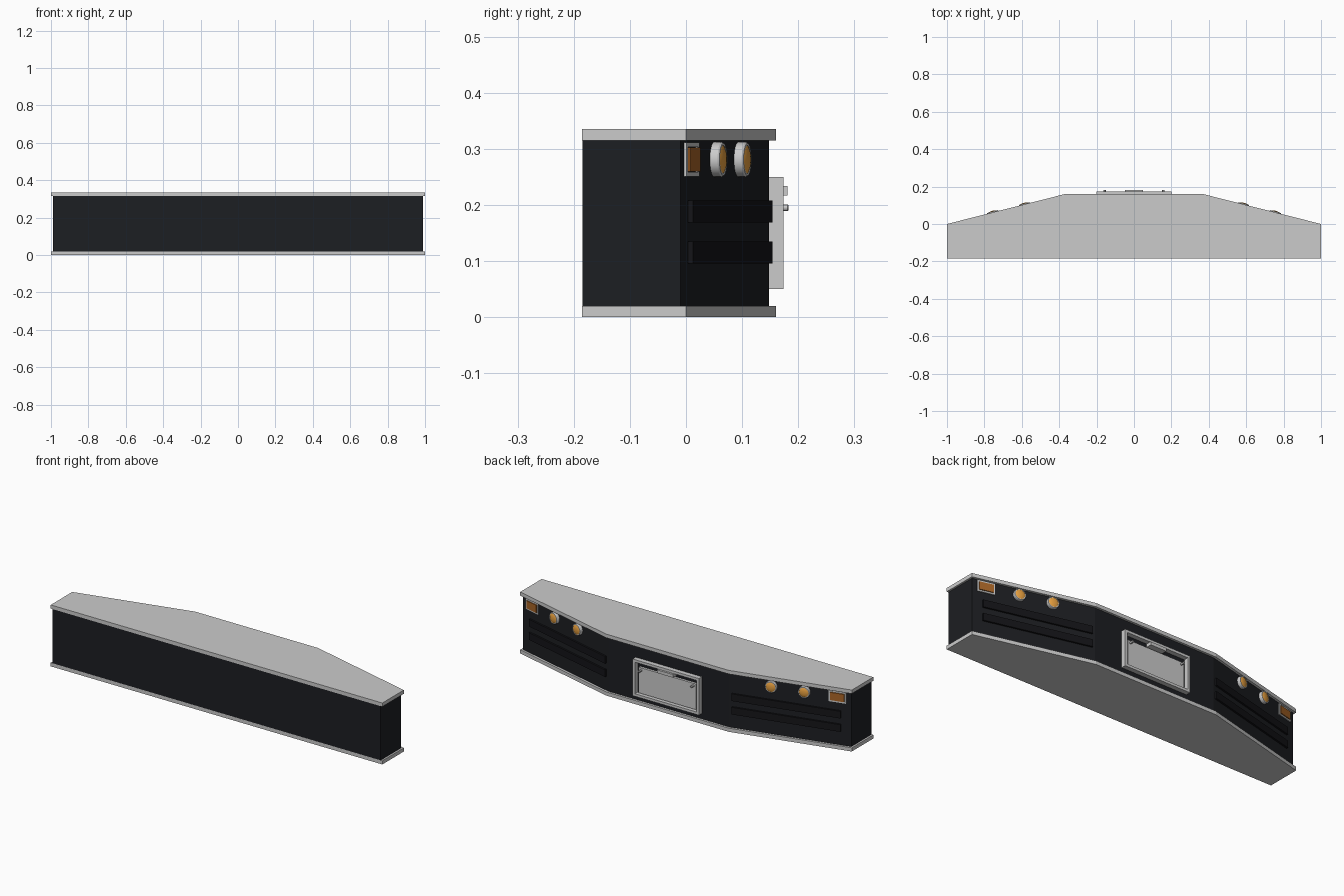
import bpy, bmesh
from math import pi, atan2, cos, sin
from mathutils import Matrix, Vector

if "Cube" in bpy.data.objects:
    bpy.data.objects.remove(bpy.data.objects["Cube"])


def material(name, rgb):
    m = bpy.data.materials.new(name)
    m.diffuse_color = (*rgb, 1)
    m.use_nodes = True
    m.node_tree.nodes["Principled BSDF"].inputs["Base Color"].default_value = m.diffuse_color
    return m


BLACK = material("black_paint", (0.012, 0.013, 0.016))
DARK = material("dark_trim", (0.007, 0.007, 0.009))
AMBER = material("amber_lens", (0.8, 0.35, 0.05))
BROWN = material("marker_lens", (0.4, 0.13, 0.02))


def finish(name, bm, mat=None, matrix=None, smooth=False):
    bmesh.ops.recalc_face_normals(bm, faces=bm.faces)
    if matrix:
        bm.transform(matrix)
        if matrix.determinant() < 0:
            bmesh.ops.reverse_faces(bm, faces=bm.faces)
    me = bpy.data.meshes.new(name)
    bm.to_mesh(me)
    bm.free()
    ob = bpy.data.objects.new(name, me)
    bpy.context.collection.objects.link(ob)
    if mat:
        me.materials.append(mat)
    if smooth:
        bpy.ops.object.select_all(action='DESELECT')
        ob.select_set(True)
        bpy.context.view_layer.objects.active = ob
        bpy.ops.object.shade_smooth_by_angle()
    return ob


def prism(name, pts, z0, z1, mat=None):
    bm = bmesh.new()
    f = bm.faces.new([bm.verts.new((x, y, z0)) for x, y in pts])
    r = bmesh.ops.extrude_face_region(bm, geom=[f])
    top = [v for v in r['geom'] if isinstance(v, bmesh.types.BMVert)]
    bmesh.ops.translate(bm, verts=top, vec=(0, 0, z1 - z0))
    return finish(name, bm, mat)


def box(name, lo, hi, mat=None, matrix=None):
    bm = bmesh.new()
    lo, hi = Vector(lo), Vector(hi)
    bmesh.ops.create_cube(bm, size=1, matrix=Matrix.Translation((lo + hi) / 2) @ Matrix.Diagonal((*(hi - lo), 1)))
    return finish(name, bm, mat, matrix)


def frame(name, w, h, t, y0, y1, matrix):
    # rectangular ring in the xz plane, centred on its matrix
    bm = bmesh.new()
    rings = []
    for a, b, y in ((w, h, y0), (w, h, y1), (w - t, h - t, y1), (w - t, h - t, y0)):
        rings.append([bm.verts.new((sx * a, y, sz * b)) for sx, sz in ((-1, -1), (1, -1), (1, 1), (-1, 1))])
    for i in range(4):
        p, q = rings[i], rings[(i + 1) % 4]
        for j in range(4):
            k = (j + 1) % 4
            bm.faces.new((p[j], p[k], q[k], q[j]))
    return finish(name, bm, None, matrix)


def lathe(name, profile, mat, matrix, n=32):
    # profile of (radius, y) turned about the y axis
    bm = bmesh.new()
    vs = [bm.verts.new((r, y, 0)) for r, y in profile]
    es = [bm.edges.new(e) for e in zip(vs, vs[1:])]
    bmesh.ops.spin(bm, geom=vs + es, cent=(0, 0, 0), axis=(0, 1, 0), angle=2 * pi, steps=n)
    bmesh.ops.remove_doubles(bm, verts=bm.verts, dist=1e-5)
    return finish(name, bm, mat, matrix, True)


def outline(x, front, side, cx, back):
    return [(-x, front), (x, front), (x, side), (cx, back), (-cx, back), (-x, side)]


# top and bottom plates, black body between them
plate = outline(1, -0.185, 0, 0.37, 0.16)
prism("bottom_plate", plate, 0, 0.02)
prism("top_plate", plate, 0.315, 0.335)
prism("bumper_body", outline(0.99, -0.1845, -0.01, 0.365, 0.148), 0.02, 0.315, BLACK)

# fittings on the slanted rear faces
ANGLE = atan2(-0.158, 0.625)
MIRROR = Matrix.Diagonal((-1, 1, 1, 1))


def on_slope(x, z):
    y = -0.01 + (0.99 - x) * 0.158 / 0.625
    return Matrix.Translation((x, y, z)) @ Matrix.Rotation(ANGLE, 4, 'Z')


for side, flip in (("right", Matrix.Identity(4)), ("left", MIRROR)):
    # raised strips
    for i, z in enumerate((0.115, 0.188)):
        box(f"strip_{side}_{i}", (-0.288, -0.007, -0.0195), (0.288, 0.0095, 0.0195), DARK, flip @ on_slope(0.658, z))
    # round lamps
    for i, x in enumerate((0.752, 0.582)):
        m = flip @ on_slope(x, 0.281)
        lathe(f"lamp_housing_{side}_{i}", [(0, -0.01), (0.031, -0.01), (0.031, 0.014), (0.029, 0.017), (0.025, 0.017), (0.025, 0.012), (0, 0.012)], None, m)
        lathe(f"lamp_lens_{side}_{i}", [(0, 0.011), (0.0248, 0.011), (0.0248, 0.016), (0.018, 0.019), (0.009, 0.0205), (0, 0.021)], AMBER, m)
    # corner marker lamps
    m = flip @ on_slope(0.92, 0.281)
    frame(f"marker_frame_{side}", 0.046, 0.03, 0.008, -0.004, 0.005, m)
    box(f"marker_lens_{side}", (-0.037, -0.003, -0.021), (0.037, 0.009, 0.021), BROWN, m)

# centre plate holder with its lamp and bolts
frame("plate_holder_frame", 0.2, 0.1, 0.014, 0.145, 0.174, Matrix.Translation((0, 0, 0.15)))
box("blank_plate", (-0.173, 0.146, 0.068), (0.173, 0.161, 0.208))
box("plate_lamp", (-0.048, 0.146, 0.217), (0.048, 0.181, 0.234))
for side, x in (("left", -0.157), ("right", 0.157)):
    lathe(f"plate_bolt_{side}", [(0, 0.158), (0.006, 0.158), (0.006, 0.181), (0.004, 0.183), (0, 0.183)], None, Matrix.Translation((x, 0, 0.195)), 12)
